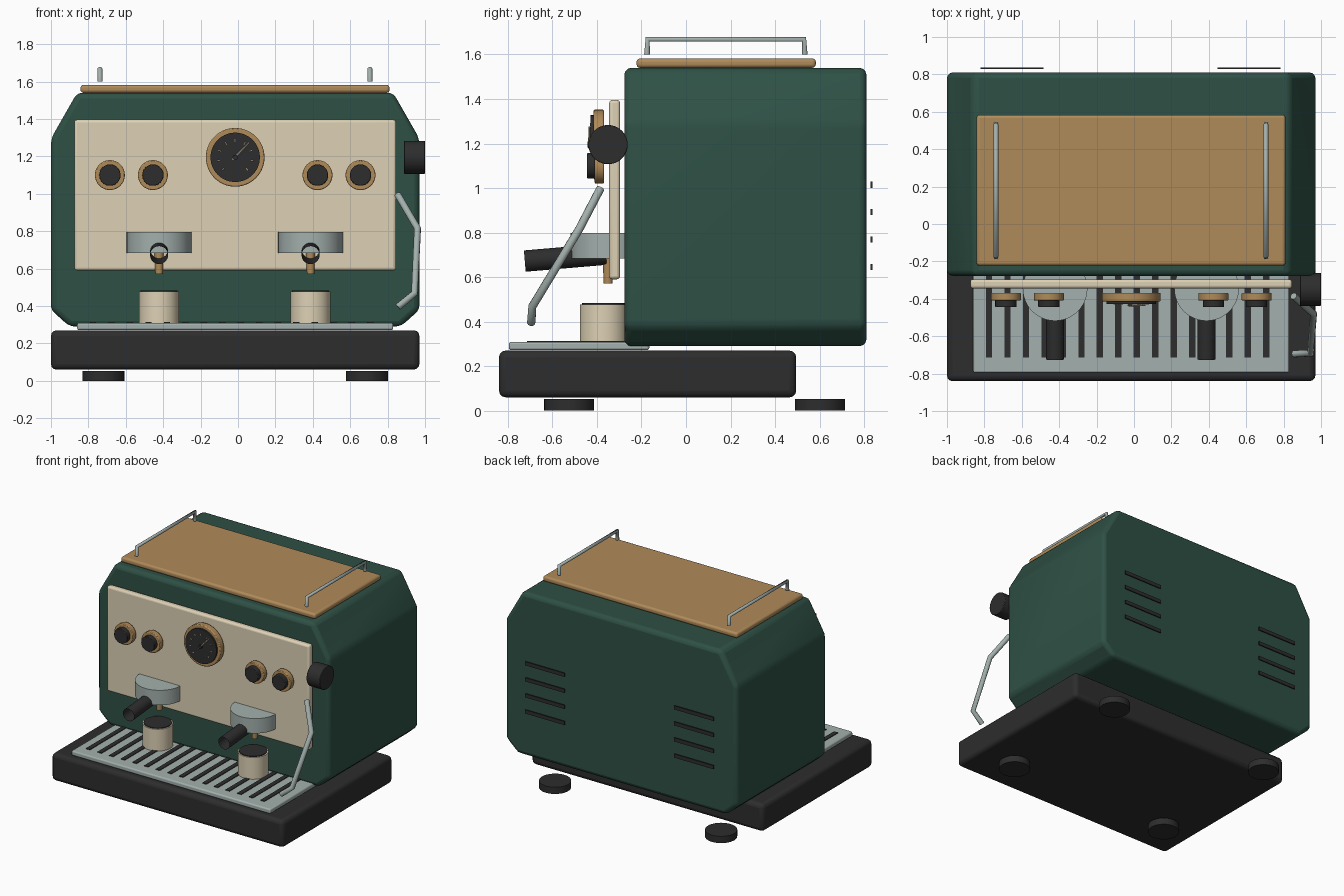
import bpy, bmesh, math
from mathutils import Vector

if "Cube" in bpy.data.objects:
    bpy.data.objects.remove(bpy.data.objects["Cube"])

CX = -0.015  # centre line of the machine


def material(name, r, g, b):
    m = bpy.data.materials.new(name)
    lin = [((c / 255 + 0.055) / 1.055) ** 2.4 for c in (r, g, b)]
    m.diffuse_color = (*lin, 1)
    m.use_nodes = True
    m.node_tree.nodes["Principled BSDF"].inputs["Base Color"].default_value = m.diffuse_color
    return m


GREEN = material("dark green enamel", 46, 80, 69)
CREAM = material("cream", 222, 209, 181)
WOOD = material("warm brass wood", 176, 139, 90)
STEEL = material("brushed steel", 163, 176, 173)
BLACK = material("matt black", 45, 45, 46)


def finish(name, bm, mat, bevel=0, segments=3):
    bmesh.ops.recalc_face_normals(bm, faces=bm.faces)
    me = bpy.data.meshes.new(name)
    bm.to_mesh(me)
    bm.free()
    me.materials.append(mat)
    ob = bpy.data.objects.new(name, me)
    bpy.context.collection.objects.link(ob)
    if bevel:
        mod = ob.modifiers.new("soft edges", "BEVEL")
        mod.width, mod.segments, mod.limit_method = bevel, segments, "ANGLE"
        mod.angle_limit = math.radians(25)
    bpy.ops.object.select_all(action="DESELECT")
    ob.select_set(True)
    bpy.context.view_layer.objects.active = ob
    bpy.ops.object.shade_smooth_by_angle(angle=math.radians(35))
    return ob


def box(name, lo, hi, mat, bevel=0):
    bm = bmesh.new()
    bmesh.ops.create_cube(bm, size=1)
    for v in bm.verts:
        v.co = [(a + b) / 2 + c * (b - a) for a, b, c in zip(lo, hi, v.co)]
    return finish(name, bm, mat, bevel)


def rod(name, start, end, r1, mat, r2=None, caps=True, bevel=0, sides=40):
    a, b = Vector(start), Vector(end)
    bm = bmesh.new()
    bmesh.ops.create_cone(bm, cap_ends=caps, segments=sides, radius1=r1,
                          radius2=r1 if r2 is None else r2, depth=(b - a).length)
    turn = (b - a).to_track_quat("Z", "Y")
    for v in bm.verts:
        v.co = turn @ v.co + (a + b) / 2
    return finish(name, bm, mat, bevel, 2)


def pipe(name, points, radius, mat):
    cu = bpy.data.curves.new(name, "CURVE")
    cu.dimensions = "3D"
    cu.bevel_depth, cu.bevel_resolution, cu.use_fill_caps = radius, 3, True
    sp = cu.splines.new("POLY")
    sp.points.add(len(points) - 1)
    for p, co in zip(sp.points, points):
        p.co = (*co, 1)
    cu.materials.append(mat)
    ob = bpy.data.objects.new(name, cu)
    bpy.context.collection.objects.link(ob)
    return ob


# main housing: chamfered outline extruded front to back
half = [(0.885, 0.29), (0.985, 0.38), (0.985, 1.295), (0.845, 1.54)]
outline = half + [(-x, z) for x, z in reversed(half)]
bm = bmesh.new()
front = bm.faces.new([bm.verts.new((CX + x, -0.277, z)) for x, z in outline])
new = bmesh.ops.extrude_face_region(bm, geom=[front])["geom"]
bmesh.ops.translate(bm, vec=(0, 1.087, 0),
                    verts=[g for g in new if isinstance(g, bmesh.types.BMVert)])
finish("housing", bm, GREEN, 0.03)

# base, feet and front panel
box("base", (-1, -0.84, 0.06), (0.97, 0.495, 0.27), BLACK, 0.03)
for x in (-0.72, 0.69):
    for y in (-0.525, 0.602):
        rod("foot", (x, y, 0), (x, y, 0.052), 0.112, BLACK)
box("front_panel", (-0.875, -0.345, 0.59), (0.845, -0.296, 1.396), CREAM, 0.015)

# drip tray with dark slots
box("drip_tray", (-0.86, -0.795, 0.272), (0.83, -0.165, 0.309), STEEL, 0.01)
for i in range(16):
    x = -0.775 + i * 0.0988
    box("tray_slot", (x - 0.017, -0.713, 0.306), (x + 0.017, -0.245, 0.314), BLACK)

# cup warmer tray and its two rails
box("cup_warmer", (-0.842, -0.222, 1.54), (0.81, 0.583, 1.582), WOOD, 0.015)
for x in (-0.738, 0.705):
    pipe("warmer_rail", [(x, -0.175, 1.6), (x, -0.172, 1.668),
                         (x, 0.53, 1.668), (x, 0.533, 1.6)], 0.0135, STEEL)

# brewing groups, handles, spouts and cups
for x in (CX - 0.407, CX + 0.403):
    rod("group_head", (x, -0.345, 0.683), (x, -0.345, 0.797), 0.173, STEEL, sides=48)
    rod("filter_handle", (x, -0.724, 0.672), (x, -0.36, 0.703), 0.048, BLACK, caps=False)
    rod("spout", (x, -0.35, 0.572), (x, -0.35, 0.685), 0.02, WOOD, 0.024, sides=20)
    rod("cup", (x, -0.37, 0.31), (x, -0.37, 0.477), 0.107, CREAM)
    rod("coffee", (x, -0.37, 0.475), (x, -0.37, 0.483), 0.098, BLACK)

# control knobs
for dx in (-0.67, -0.44, 0.44, 0.67):
    x = CX + dx
    rod("knob_ring", (x, -0.368, 1.1), (x, -0.41, 1.1), 0.08, WOOD, bevel=0.005)
    rod("knob", (x, -0.405, 1.1), (x, -0.445, 1.1), 0.057, BLACK, bevel=0.004)

# pressure gauge with ticks and needle
GZ = 1.195
rod("gauge_rim", (CX, -0.368, GZ), (CX, -0.415, GZ), 0.157, WOOD, bevel=0.006, sides=56)
rod("gauge_face", (CX, -0.41, GZ), (CX, -0.428, GZ), 0.132, BLACK, sides=56)
for i in range(9):
    a = math.radians(-45 + i * 33.75)
    d = Vector((math.cos(a), 0, math.sin(a)))
    c = Vector((CX, -0.429, GZ))
    rod("gauge_tick", c + d * 0.083, c + d * 0.097, 0.003, CREAM, sides=6)
rod("gauge_needle", (CX - 0.015, -0.434, GZ - 0.015), (CX + 0.075, -0.434, GZ + 0.08),
    0.006, CREAM, 0.004, sides=8)
rod("gauge_hub", (CX, -0.425, GZ), (CX, -0.442, GZ), 0.014, BLACK, sides=20)

# steam knob and wand
rod("steam_knob", (0.887, -0.35, 1.195), (1.0, -0.35, 1.195), 0.088, BLACK, bevel=0.004)
pipe("steam_wand", [(0.853, -0.385, 0.997), (0.96, -0.48, 0.815),
                    (0.944, -0.69, 0.468), (0.855, -0.695, 0.395)], 0.019, STEEL)

# rear vents
for x in (-0.652, 0.615):
    for z in (0.645, 0.769, 0.892, 1.015):
        box("rear_vent", (x - 0.168, 0.829, z - 0.014), (x + 0.168, 0.837, z + 0.014), BLACK)
